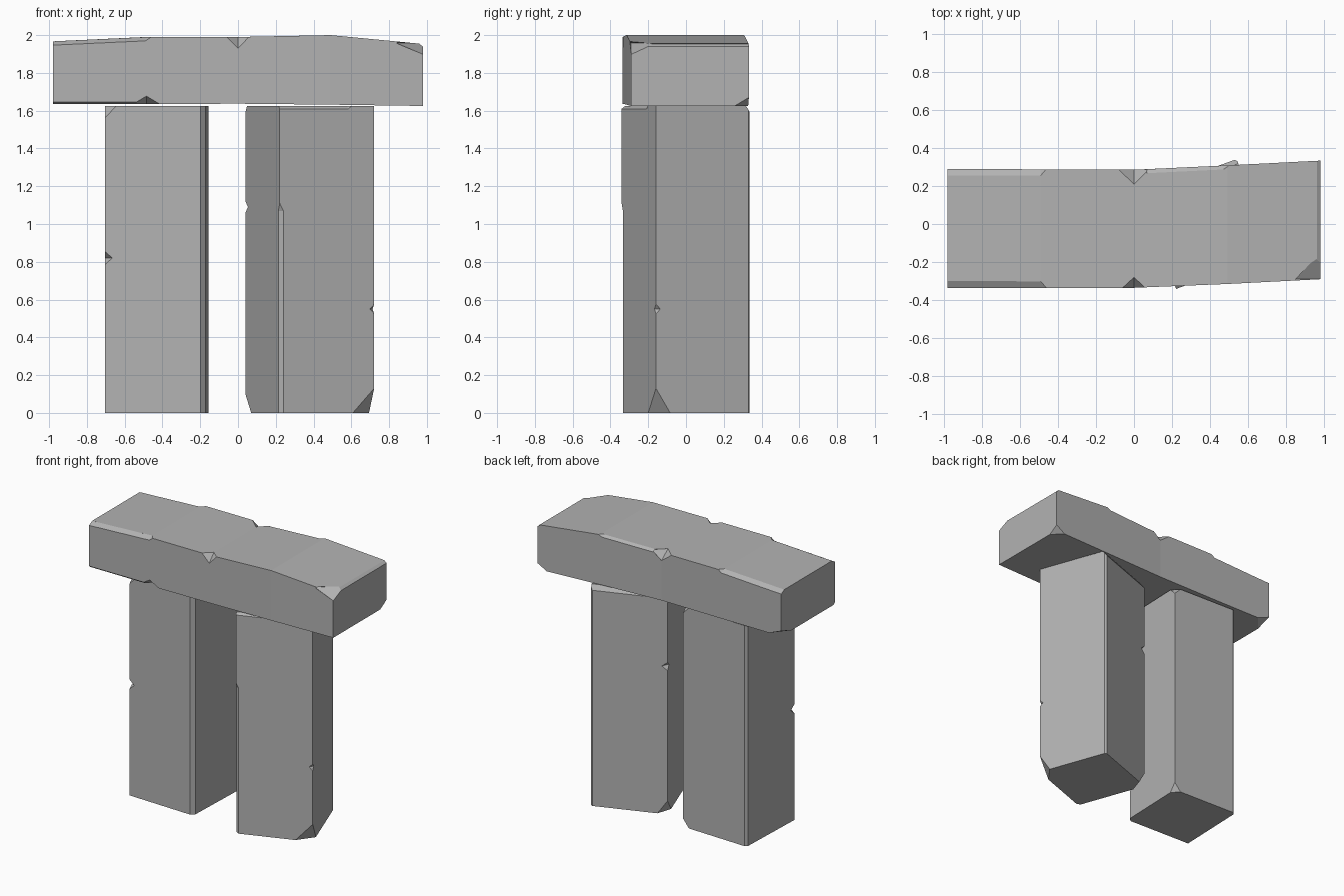
import bpy, bmesh, math
from mathutils import Vector

cube = bpy.data.objects.get("Cube")
if cube:
    bpy.data.objects.remove(cube)

stone = bpy.data.materials.new("grey_stone")
stone.use_nodes = True
COLOUR = (0.45, 0.45, 0.45, 1)
stone.diffuse_color = COLOUR
stone.node_tree.nodes["Principled BSDF"].inputs["Base Color"].default_value = COLOUR


def make_object(name, bm, location=(0, 0, 0), turn=0):
    bmesh.ops.recalc_face_normals(bm, faces=bm.faces)
    mesh = bpy.data.meshes.new(name)
    bm.to_mesh(mesh)
    bm.free()
    mesh.materials.append(stone)
    obj = bpy.data.objects.new(name, mesh)
    obj.location = location
    obj.rotation_euler.z = math.radians(turn)
    bpy.context.collection.objects.link(obj)
    return obj


def chip(obj, centre, radii, stretch=(0, 0, 0)):
    """Cut a chip with a pointed diamond: a flat cut at corners, a V notch on
    edges, and a bevel where the diamond is stretched along an edge."""
    bm = bmesh.new()
    for axis in range(3):
        for side in (-1, 1):
            tip = Vector(centre)
            tip[axis] += side * radii[axis]
            ends = (-1, 1) if any(stretch) else (0,)
            for end in ends:
                bm.verts.new(tip + end * Vector(stretch))
    hull = bmesh.ops.convex_hull(bm, input=bm.verts)
    spare = {g for g in hull["geom_interior"] + hull["geom_unused"]
             if isinstance(g, bmesh.types.BMVert)}
    bmesh.ops.delete(bm, geom=list(spare), context="VERTS")
    cutter = make_object("chip_cutter", bm, obj.location, math.degrees(obj.rotation_euler.z))
    cutter.hide_render = True
    mod = obj.modifiers.new("chip", "BOOLEAN")
    mod.operation = "DIFFERENCE"
    mod.solver = "EXACT"
    mod.object = cutter
    bpy.context.view_layer.objects.active = obj
    bpy.ops.object.modifier_apply(modifier=mod.name)
    bpy.data.objects.remove(cutter)


W, H = 0.266, 1.625


def pillar(name, location, turn):
    bm = bmesh.new()
    bmesh.ops.create_cube(bm, size=1)
    for v in bm.verts:
        v.co = (v.co.x * 2 * W, v.co.y * 2 * W, (v.co.z + 0.5) * H)
    return make_object(name, bm, location, turn)


# Pillar on the model's right, nearly square to the front
right_pillar = pillar("right_pillar", (-0.43, 0, 0), -2)
for centre, radii, stretch in (
    ((W, -W, H / 2), (0.025, 0.025, 0.02), (0, 0, H)),     # worn front edge
    ((-W, W, H / 2), (0.018, 0.018, 0.02), (0, 0, H)),     # worn back edge
    ((-W, -W, 0.82), (0.04, 0.04, 0.035), (0, 0, 0)),      # edge notch
    ((-W, -W, H), (0.06, 0.06, 0.065), (0, 0, 0)),         # top corner
    ((W, W, H), (0.05, 0.05, 0.05), (0, 0, 0)),
    ((W, W, 0), (0.05, 0.05, 0.06), (0, 0, 0)),            # bottom corner
):
    chip(right_pillar, centre, radii, stretch)

# Pillar on the model's left, turned
left_pillar = pillar("left_pillar", (0.38, 0, 0), 20)
for centre, radii, stretch in (
    ((-W, -W, 0.5), (0.02, 0.022, 0.04), (0, 0, 0.57)),    # half-height bevel
    ((W, W, H / 2), (0.012, 0.012, 0.02), (0, 0, H)),
    ((W, -W, 0), (0.12, 0.08, 0.13), (0, 0, 0)),           # bottom corners
    ((-W, W, 0), (0.07, 0.09, 0.1), (0, 0, 0)),
    ((-W, W, 1.09), (0.04, 0.04, 0.03), (0, 0, 0)),        # edge notches
    ((W, -W, 0.55), (0.025, 0.025, 0.025), (0, 0, 0)),
    ((0, W, H), (0.02, 0.025, 0.035), (0.5, 0, 0)),        # worn top edges
    ((-0.08, -W, H), (0.02, 0.02, 0.015), (0.2, 0, 0)),
):
    chip(left_pillar, centre, radii, stretch)

# Lintel lofted through cross-sections: x, front, back, bottom, top
sections = (
    (-0.98, -0.335, 0.29, 1.635, 1.967),
    (-0.49, -0.335, 0.287, 1.635, 1.99),
    (0, -0.335, 0.285, 1.637, 1.99),
    (0.49, -0.315, 0.308, 1.632, 2),
    (0.98, -0.29, 0.333, 1.625, 1.953),
)
bm = bmesh.new()
rings = [[bm.verts.new((x, y, z)) for y, z in ((f, b), (r, b), (r, t), (f, t))]
         for x, f, r, b, t in sections]
for a, b in zip(rings, rings[1:]):
    for i in range(4):
        j = (i + 1) % 4
        bm.faces.new((a[i], a[j], b[j], b[i]))
bm.faces.new(rings[0])
bm.faces.new(rings[-1])
lintel = make_object("lintel", bm)

for centre, radii, stretch in (
    ((-0.76, -0.335, 1.977), (0.03, 0.035, 0.02), (0.27, 0, 0.0125)),  # top bevels
    ((-0.76, 0.289, 1.977), (0.03, 0.035, 0.02), (0.27, 0, 0.0125)),
    ((0.27, 0.298, 1.996), (0.03, 0.022, 0.015), (0.2, 0.01, 0.004)),
    ((0.98, 0.02, 1.953), (0.02, 0.02, 0.014), (0, 0.5, 0)),
    ((-0.76, -0.335, 1.635), (0.03, 0.015, 0.012), (0.3, 0, 0)),       # bottom bevel
    ((0, -0.335, 1.99), (0.06, 0.055, 0.06), (0, 0, 0)),               # edge notches
    ((0, 0.285, 1.99), (0.08, 0.075, 0.06), (0, 0, 0)),
    ((-0.485, -0.335, 1.635), (0.07, 0.06, 0.042), (0, 0, 0)),
    ((0.98, -0.29, 1.958), (0.15, 0.13, 0.06), (0, 0, 0)),             # end corners
    ((0.98, 0.333, 1.625), (0.08, 0.075, 0.045), (0, 0, 0)),
    ((-0.98, 0.29, 1.635), (0.1, 0.12, 0.04), (0, 0, 0)),
):
    chip(lintel, centre, radii, stretch)
